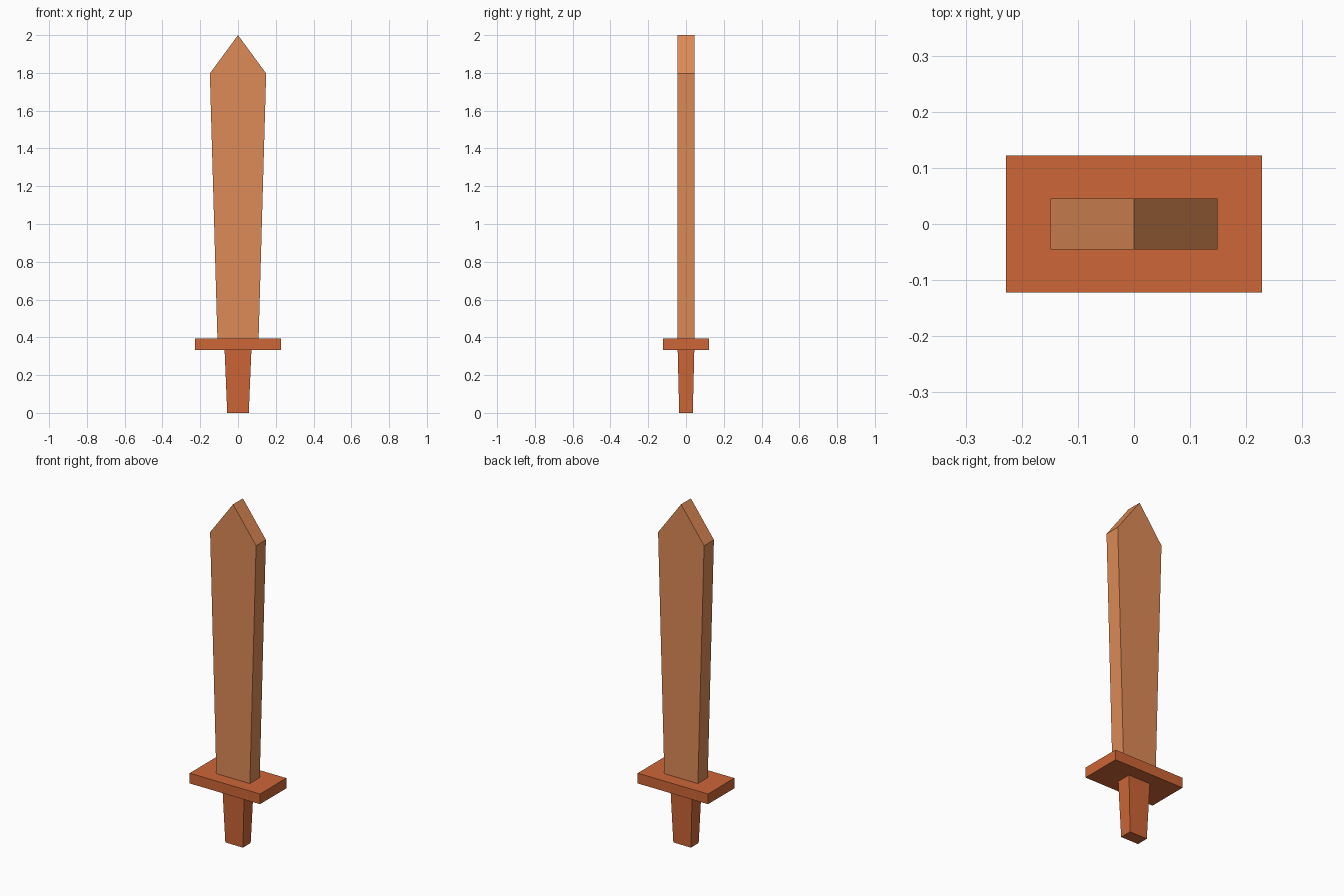
import bpy, bmesh

if "Cube" in bpy.data.objects:
    bpy.data.objects.remove(bpy.data.objects["Cube"])


def make_material(name, r, g, b):
    mat = bpy.data.materials.new(name)
    lin = [(c / 255 / 12.92) if c < 11 else ((c / 255 + 0.055) / 1.055) ** 2.4 for c in (r, g, b)]
    mat.diffuse_color = (*lin, 1.0)
    mat.use_nodes = True
    mat.node_tree.nodes["Principled BSDF"].inputs["Base Color"].default_value = mat.diffuse_color
    return mat


def loft(name, sections, mat):
    """Flat-sided block through rectangular sections (z, half_x, half_y); half_x of 0 makes a ridge."""
    bm = bmesh.new()
    rings = [[bm.verts.new((sx * hx, sy * hy, z)) for sx, sy in ((-1, -1), (1, -1), (1, 1), (-1, 1))]
             for z, hx, hy in sections]
    for low, high in zip(rings, rings[1:]):
        for i in range(4):
            j = (i + 1) % 4
            bm.faces.new((low[i], low[j], high[j], high[i]))
    bm.faces.new(rings[0][::-1])
    bm.faces.new(rings[-1])
    bmesh.ops.remove_doubles(bm, verts=bm.verts, dist=1e-5)
    bmesh.ops.dissolve_degenerate(bm, edges=bm.edges, dist=1e-5)
    bmesh.ops.dissolve_limit(bm, angle_limit=0.002, verts=bm.verts, edges=bm.edges)
    bmesh.ops.recalc_face_normals(bm, faces=bm.faces)
    mesh = bpy.data.meshes.new(name)
    bm.to_mesh(mesh)
    bm.free()
    mesh.materials.append(mat)
    obj = bpy.data.objects.new(name, mesh)
    bpy.context.collection.objects.link(obj)
    return obj


light_wood = make_material("light_wood", 221, 138, 86)
dark_wood = make_material("dark_wood", 205, 102, 55)

# Tapered grip, flat guard, and blade widening to a pointed roof-shaped tip
loft("grip", [(0.0, 0.057, 0.036), (0.333, 0.071, 0.044)], dark_wood)
loft("guard", [(0.333, 0.228, 0.122), (0.393, 0.228, 0.122)], dark_wood)
loft("blade", [(0.393, 0.109, 0.0455), (1.797, 0.149, 0.0455), (2.0, 0.0, 0.0455)], light_wood)
